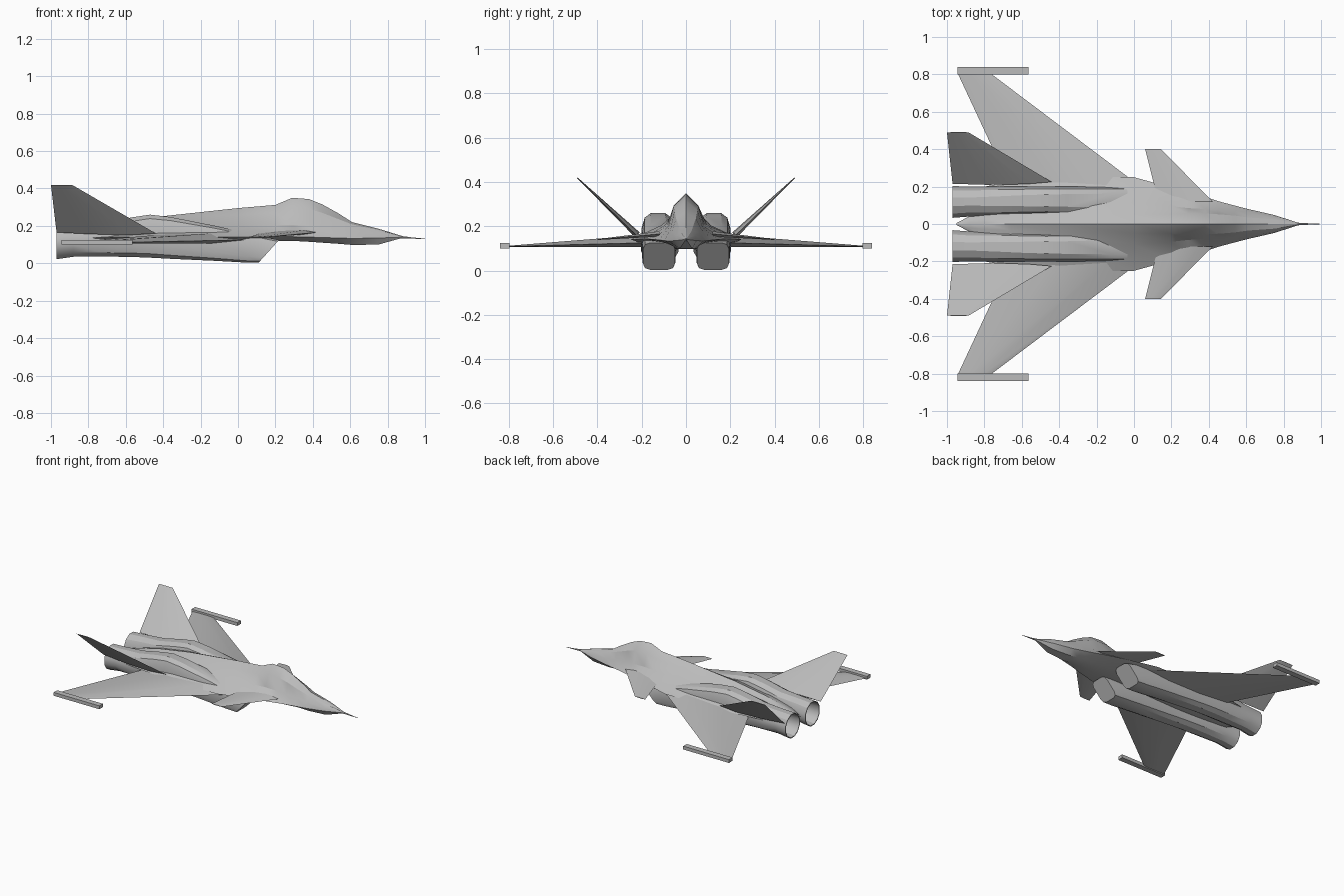
import bpy, bmesh, math
from mathutils import Vector

cube = bpy.data.objects.get("Cube")
if cube:
    bpy.data.objects.remove(cube, do_unlink=True)

grey = bpy.data.materials.new("airframe grey")
grey.use_nodes = True
grey.diffuse_color = (0.5, 0.5, 0.5, 1)
grey.node_tree.nodes["Principled BSDF"].inputs["Base Color"].default_value = (0.5, 0.5, 0.5, 1)


def loft(name, rings, mirror=False, smooth=30):
    """Skin a list of equal-length rings and cap both ends."""
    bm = bmesh.new()
    loops = [[bm.verts.new(p) for p in ring] for ring in rings]
    n = len(loops[0])
    for a, b in zip(loops, loops[1:]):
        for i in range(n):
            j = (i + 1) % n
            bm.faces.new((a[i], a[j], b[j], b[i]))
    bm.faces.new(loops[0])
    bm.faces.new(loops[-1])
    bmesh.ops.recalc_face_normals(bm, faces=bm.faces)
    mesh = bpy.data.meshes.new(name)
    bm.to_mesh(mesh)
    bm.free()
    mesh.materials.append(grey)
    obj = bpy.data.objects.new(name, mesh)
    bpy.context.collection.objects.link(obj)
    bpy.ops.object.select_all(action='DESELECT')
    obj.select_set(True)
    bpy.context.view_layer.objects.active = obj
    bpy.ops.object.shade_smooth_by_angle(angle=math.radians(smooth))
    if mirror:
        mod = obj.modifiers.new("mirror", 'MIRROR')
        mod.use_axis = (False, True, False)
    return obj


def blade(name, root, tip, normal, up, down):
    """Thin flying surface; root and tip are (leading, trailing) points,
    up and down are (root, tip) half thicknesses along the normal."""
    rings = []
    for k, (le, te) in enumerate((root, tip)):
        le, te, nrm = Vector(le), Vector(te), Vector(normal).normalized()
        rings.append([le,
                      le.lerp(te, 0.25) + nrm * up[k],
                      le.lerp(te, 0.65) + nrm * up[k] * 0.8,
                      te,
                      le.lerp(te, 0.65) - nrm * down[k],
                      le.lerp(te, 0.25) - nrm * down[k]])
    return loft(name, rings, mirror=True)


# Fuselage with canopy and blended strakes:
# x, top z, shoulder y z, flank y z, edge y z, belly y z
stations = [
    (0.88, 0.145, 0.003, 0.144, 0.005, 0.142, 0.006, 0.140, 0.003, 0.136),
    (0.75, 0.185, 0.025, 0.178, 0.043, 0.158, 0.048, 0.135, 0.028, 0.100),
    (0.61, 0.220, 0.035, 0.208, 0.065, 0.172, 0.080, 0.133, 0.040, 0.098),
    (0.54, 0.265, 0.045, 0.235, 0.070, 0.185, 0.098, 0.135, 0.045, 0.104),
    (0.45, 0.315, 0.052, 0.270, 0.075, 0.195, 0.122, 0.138, 0.050, 0.110),
    (0.38, 0.343, 0.056, 0.290, 0.080, 0.200, 0.145, 0.140, 0.052, 0.115),
    (0.29, 0.350, 0.056, 0.292, 0.085, 0.205, 0.170, 0.142, 0.055, 0.120),
    (0.20, 0.312, 0.052, 0.270, 0.095, 0.205, 0.195, 0.143, 0.060, 0.120),
    (0.00, 0.295, 0.050, 0.258, 0.110, 0.205, 0.250, 0.140, 0.150, 0.108),
    (-0.40, 0.252, 0.046, 0.232, 0.130, 0.195, 0.250, 0.140, 0.180, 0.100),
    (-0.66, 0.210, 0.035, 0.195, 0.120, 0.180, 0.225, 0.140, 0.150, 0.100),
    (-0.80, 0.175, 0.028, 0.165, 0.080, 0.155, 0.200, 0.135, 0.080, 0.105),
    (-0.88, 0.150, 0.020, 0.147, 0.035, 0.140, 0.042, 0.130, 0.020, 0.112),
    (-0.95, 0.133, 0.002, 0.132, 0.003, 0.131, 0.004, 0.130, 0.002, 0.127),
]
rings = []
for x, top, *half in stations:
    side = [(half[i], half[i + 1]) for i in range(0, 8, 2)]
    ring = [(x, 0, top)] + [(x, y, z) for y, z in side]
    ring += [(x, 0, half[7])] + [(x, -y, z) for y, z in reversed(side)]
    rings.append(ring)
loft("fuselage", rings)

# Nose probe
loft("nose_probe", [[(x, r * math.cos(a), z + r * math.sin(a))
                     for a in (i * math.pi / 3 for i in range(6))]
                    for x, z, r in ((0.86, 0.141, 0.008), (0.93, 0.135, 0.004), (1.0, 0.131, 0.001))])

# Engine nacelles, boxy slanted intake to round open nozzle:
# x at top, x at bottom, centre y, half width, top z, bottom z, squareness
nacelle = [
    (0.22, 0.11, 0.122, 0.072, 0.125, 0.003, 0.45),
    (0.10, 0.04, 0.122, 0.074, 0.150, 0.004, 0.45),
    (-0.12, -0.12, 0.124, 0.074, 0.200, 0.013, 0.50),
    (-0.36, -0.36, 0.126, 0.074, 0.247, 0.024, 0.60),
    (-0.47, -0.47, 0.126, 0.074, 0.260, 0.030, 0.65),
    (-0.57, -0.57, 0.125, 0.076, 0.245, 0.034, 0.70),
    (-0.72, -0.72, 0.122, 0.080, 0.215, 0.036, 0.85),
    (-0.88, -0.88, 0.120, 0.080, 0.205, 0.035, 1.00),
    (-0.97, -0.97, 0.118, 0.085, 0.200, 0.022, 1.00),
    (-0.97, -0.97, 0.118, 0.079, 0.194, 0.028, 1.00),
    (-0.80, -0.80, 0.120, 0.068, 0.188, 0.046, 1.00),
]
rings = []
for xt, xb, cy, hw, zt, zb, power in nacelle:
    ring = []
    for i in range(12):
        a = (i + 0.5) * math.pi / 6
        c, s = (math.copysign(abs(v) ** power, v) for v in (math.cos(a), math.sin(a)))
        f = math.cos(math.pi / 12) ** power
        c, s = c / f, s / f
        t = (s + 1) / 2
        ring.append((xb + (xt - xb) * t, cy + hw * c, zb + (zt - zb) * t))
    rings.append(ring)
loft("engine_nacelles", rings, mirror=True)

# Wings, canards and canted fins
blade("wings", ((0.036, 0.20, 0.125), (-0.66, 0.20, 0.125)),
      ((-0.76, 0.80, 0.109), (-0.94, 0.80, 0.109)), (0, 0, 1), (0.035, 0.003), (0.018, 0.003))
blade("canards", ((0.42, 0.12, 0.165), (0.13, 0.12, 0.165)),
      ((0.145, 0.40, 0.140), (0.06, 0.40, 0.140)), (0, 0.09, 1), (0.012, 0.002), (0.012, 0.002))
blade("tail_fins", ((-0.44, 0.225, 0.160), (-0.97, 0.215, 0.165)),
      ((-0.885, 0.49, 0.418), (-1.0, 0.49, 0.418)), (0, 0.70, -0.72), (0.013, 0.002), (0.013, 0.002))

# Wing tip rails
loft("wing_tip_rails", [[(x, y, z) for y, z in ((0.798, 0.10), (0.84, 0.10), (0.84, 0.125), (0.798, 0.125))]
                        for x in (-0.945, -0.565)], mirror=True)
